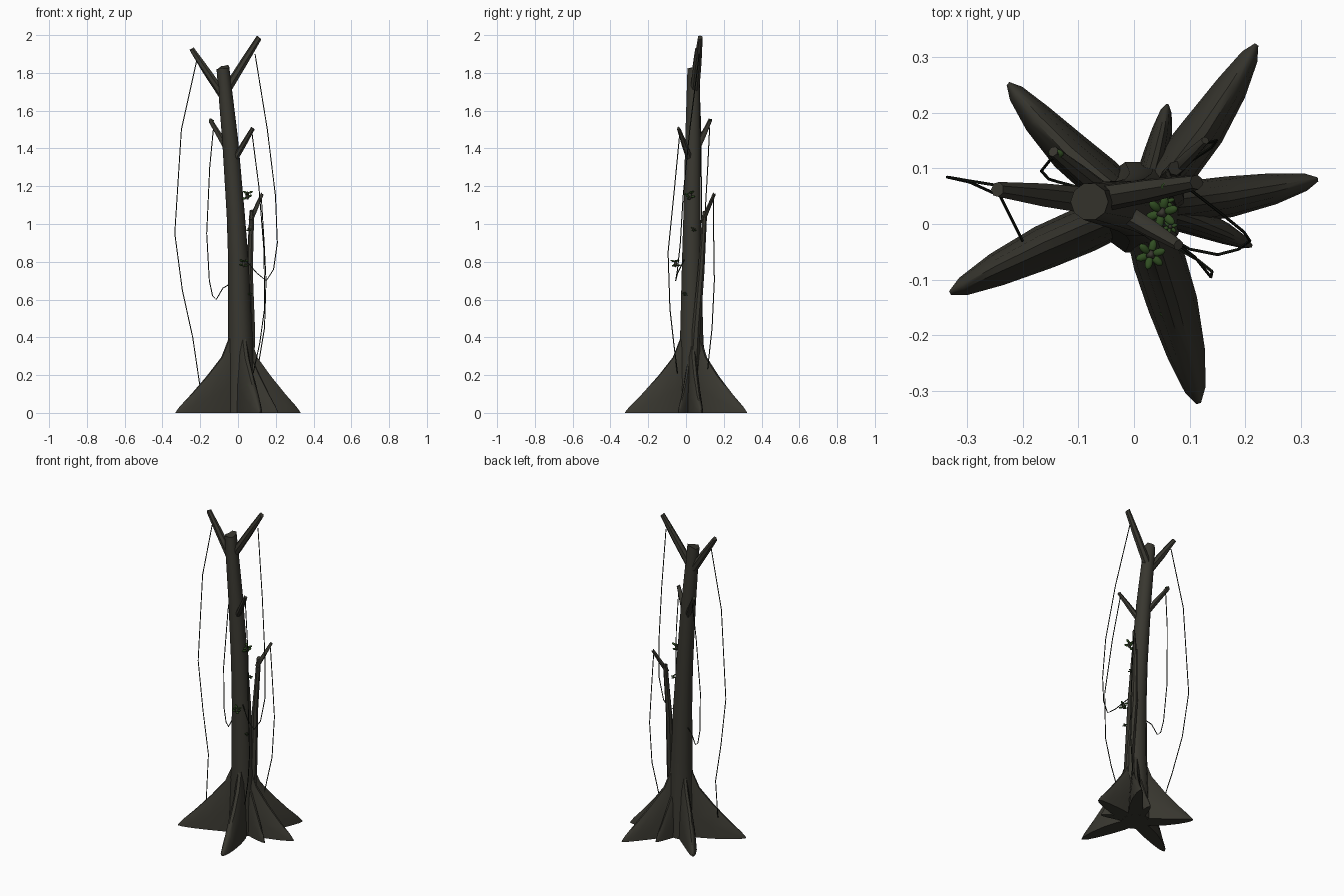
import bpy, bmesh, math, random
from mathutils import Vector

random.seed(4)
if "Cube" in bpy.data.objects:
    bpy.data.objects.remove(bpy.data.objects["Cube"])


def material(name, rgb):
    m = bpy.data.materials.new(name)
    m.use_nodes = True
    m.diffuse_color = (*rgb, 1)
    bsdf = next(n for n in m.node_tree.nodes if n.type == "BSDF_PRINCIPLED")
    bsdf.inputs["Base Color"].default_value = (*rgb, 1)
    bsdf.inputs["Roughness"].default_value = 0.9
    return m


BARK = material("dark bark", (0.04, 0.038, 0.029))
VINE = material("vine", (0.011, 0.014, 0.009))
LEAF = material("moss green", (0.03, 0.075, 0.016))


def finish(bm, name, mat):
    bmesh.ops.recalc_face_normals(bm, faces=bm.faces)
    me = bpy.data.meshes.new(name)
    bm.to_mesh(me)
    bm.free()
    me.materials.append(mat)
    ob = bpy.data.objects.new(name, me)
    bpy.context.collection.objects.link(ob)
    bpy.ops.object.select_all(action="DESELECT")
    ob.select_set(True)
    bpy.context.view_layer.objects.active = ob
    bpy.ops.object.shade_smooth_by_angle(angle=math.radians(45))
    return ob


def loft(bm, rings):
    """Skin a list of point rings and cap both ends."""
    loops = [[bm.verts.new(p) for p in ring] for ring in rings]
    n = len(loops[0])
    for a, b in zip(loops, loops[1:]):
        for i in range(n):
            j = (i + 1) % n
            bm.faces.new((a[i], a[j], b[j], b[i]))
    bm.faces.new(loops[0])
    bm.faces.new(loops[-1])
    return loops


def tube(name, path, radii, mat, sides=8, jag=0.0):
    pts = [Vector(p) for p in path]
    bm = bmesh.new()
    rings = []
    for k, p in enumerate(pts):
        d = (pts[min(k + 1, len(pts) - 1)] - pts[max(k - 1, 0)]).normalized()
        u = d.cross(Vector((0, 1, 0))).normalized()
        v = d.cross(u)
        r = radii[k] if isinstance(radii, list) else radii
        angles = [math.tau * i / sides for i in range(sides)]
        rings.append([p + r * (u * math.cos(a) + v * math.sin(a)) for a in angles])
    loops = loft(bm, rings)
    for vert in loops[-1]:
        vert.co.z += random.uniform(-jag, jag)
    return finish(bm, name, mat)


# Leaning main trunk with a broken top
tube("trunk",
     [(.01, .03, 0), (.012, .03, .25), (.012, .03, .42), (.002, .03, .8),
      (-.012, .032, 1.05), (-.042, .036, 1.45), (-.08, .04, 1.83)],
     [.085, .073, .064, .054, .048, .042, .034], BARK, 10, .012)

# Slim side trunk
tube("side_trunk",
     [(.06, .04, .2), (.07, .055, .45), (.062, .08, .75), (.074, .1, 1.07)],
     [.03, .022, .018, .013], BARK, 7, .008)

# Broken branches: start, end, thickness
for name, a, b, r in [
        ("top_left_branch", (-.065, .045, 1.7), (.112, .075, 1.985), .025),
        ("top_right_branch", (-.07, .04, 1.67), (-.245, .062, 1.925), .025),
        ("middle_right_branch", (-.04, .045, 1.37), (-.145, .13, 1.55), .018),
        ("middle_left_branch", (-.025, .025, 1.33), (.08, -.038, 1.505), .018),
        ("lower_left_branch", (.068, .09, 1.02), (.128, .15, 1.16), .013)]:
    a, b = Vector(a), Vector(b)
    tube(name, [a, a.lerp(b, .55), b], [r, r * .85, r * .55], BARK, 7, .008)

# Buttress roots: distance fraction, ridge height, width factor
PROFILE = [(0, .5, .9), (.17, .4, 1), (.28, .3, 1.1), (.5, .2, 1.05),
           (.75, .1, .8), (.93, .035, .45), (1, .004, .1)]
SECTION = [(-1, 0), (-.85, .4), (-.55, .8), (-.2, .98), (.2, .98), (.55, .8), (.85, .4), (1, 0)]


def root(name, tip, width, bend=0.0):
    start = Vector((.012, .03, 0))
    along = Vector((*tip, 0)) - start
    side = Vector((-along.y, along.x, 0)).normalized()
    rings = []
    for t, h, w in PROFILE:
        c = start + along * t + side * bend * math.sin(math.pi * t)
        rings.append([c + side * (s * w * width) + Vector((0, 0, h * z)) for s, z in SECTION])
    bm = bmesh.new()
    loft(bm, rings)
    finish(bm, name, BARK)


root("back_left_root", (.22, .322), .037, -.012)
root("left_root", (.33, .08), .035, -.006)
root("small_left_root", (.212, -.04), .024, .008)
root("front_root", (.116, -.322), .043, .006)
root("front_right_root", (-.33, -.124), .038, -.006)
root("back_right_root", (-.226, .252), .036, .014)
root("small_back_root", (.06, .215), .023, -.004)

# Hanging vines
VINES = {
    "top_left_vine": [(.09, .07, 1.9), (.155, .02, 1.5), (.198, -.015, 1.15), (.208, -.03, .9),
                      (.188, -.045, .76), (.15, -.055, .7), (.1, -.045, .74), (.04, -.01, .81)],
    "top_right_vine": [(-.22, .065, 1.86), (-.3, .078, 1.5), (-.335, .084, .95),
                       (-.295, .075, .65), (-.24, .05, .4), (-.2, -.03, .13)],
    "middle_right_vine": [(-.13, .125, 1.51), (-.15, .115, 1.3), (-.166, .095, .95), (-.152, .08, .7),
                          (-.135, .075, .62), (-.115, .07, .6), (-.08, .06, .66), (-.03, .04, .69)],
    "middle_left_vine": [(.074, -.033, 1.48), (.11, -.06, 1.2), (.138, -.095, .85),
                         (.14, -.085, .55), (.115, -.065, .37), (.08, -.045, .21)],
    "lower_left_vine": [(.124, .145, 1.13), (.138, .147, .9), (.148, .15, .7),
                        (.14, .138, .45), (.1, .112, .21)],
}
for name, path in VINES.items():
    tube(name, path, .0028, VINE, 5)


def blob(name, centre, scale, mat, direction=(0, 0, 1)):
    bm = bmesh.new()
    bmesh.ops.create_icosphere(bm, subdivisions=2, radius=1)
    turn = Vector(direction).to_track_quat("Z", "Y")
    for v in bm.verts:
        v.co = Vector(centre) + turn @ Vector([c * s for c, s in zip(v.co, scale)])
    finish(bm, name, mat)


# Leafy clumps growing from the bark, each with a dark bulb
for label, (x, y, z), size in [("upper", (.05, .02, 1.15), 1), ("lower", (.03, -.055, .79), .9),
                               ("inner", (.058, .04, .97), .5), ("small", (.065, -.005, .63), .45)]:
    blob(label + "_clump_bulb", (x, y, z), (.01 * size, .01 * size, .022 * size), BARK)
    for k in range(6):
        a = math.tau * k / 6 + .3
        out = Vector((math.cos(a), math.sin(a), random.uniform(-.3, .5)))
        place = Vector((x, y, z + .01 * size * (-1) ** k)) + out * .017 * size
        blob(f"{label}_clump_leaf_{k + 1}", place, (.008 * size, .006 * size, .014 * size), LEAF, out)

# Thin moss patches
for label, centre in [("right_root", (-.19, -.06, .145)), ("front_root", (.06, -.16, .145)),
                      ("branch", (.062, .067, 1.921)), ("stub", (-.14, .126, 1.548))]:
    flat = .004 if "root" not in label else .007
    blob(label + "_moss", centre, (.014, .009, flat), LEAF, (0, -.4, 1))
